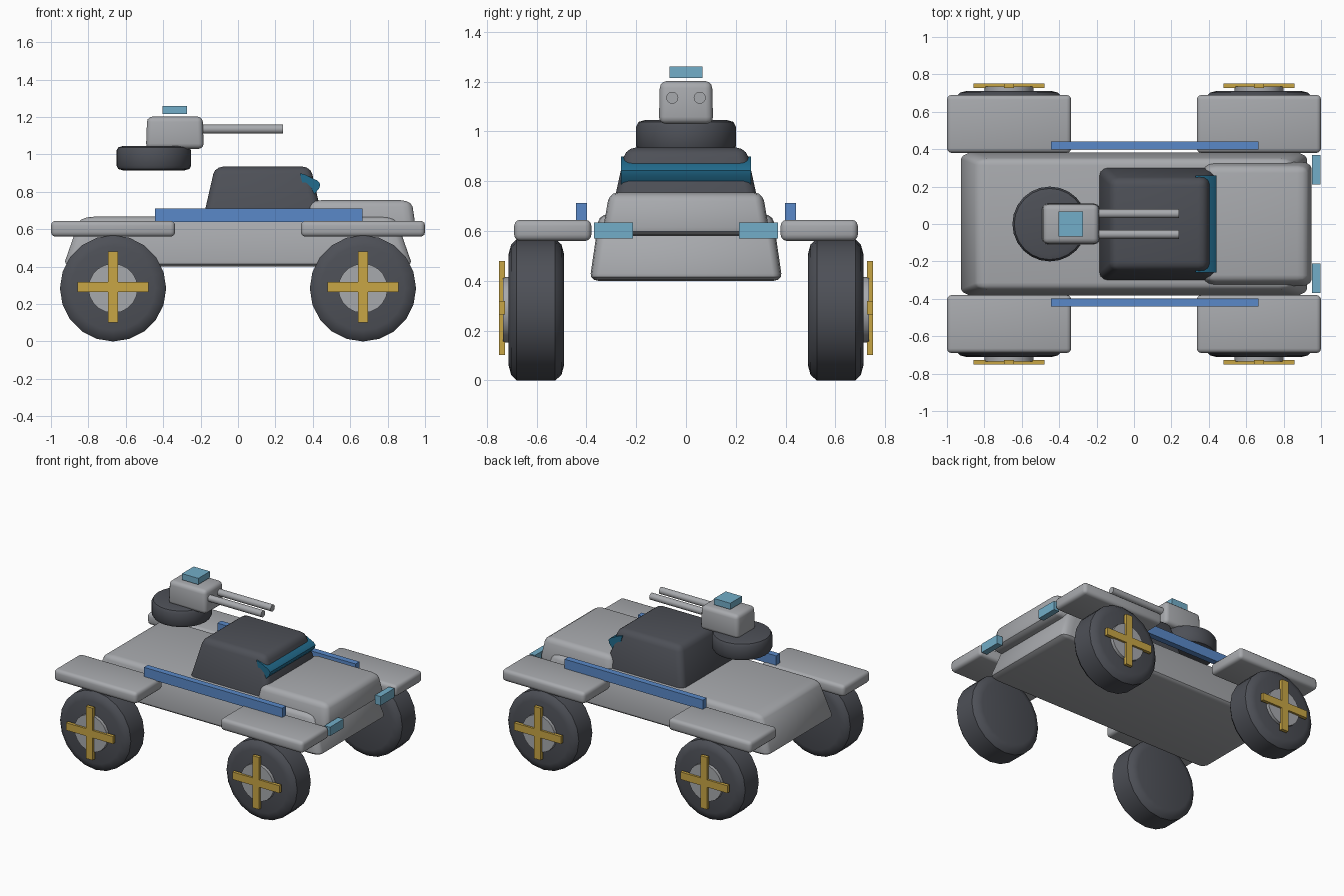
import bpy, bmesh, math
from mathutils import Vector, Matrix

if "Cube" in bpy.data.objects:
    bpy.data.objects.remove(bpy.data.objects["Cube"])


def material(name, rgb):
    m = bpy.data.materials.new(name)
    m.diffuse_color = (*rgb, 1)
    m.use_nodes = True
    m.node_tree.nodes["Principled BSDF"].inputs["Base Color"].default_value = m.diffuse_color
    return m


GREY = material("body grey", (0.39, 0.40, 0.42))
DARK = material("dark grey", (0.075, 0.08, 0.095))
GOLD = material("gold", (0.58, 0.38, 0.06))
BLUE = material("rail blue", (0.10, 0.25, 0.58))
LAMP = material("lamp blue", (0.17, 0.42, 0.58))
GLASS = material("glass teal", (0.016, 0.15, 0.27))


def finish(bm, name, mat, angle=35):
    bmesh.ops.recalc_face_normals(bm, faces=bm.faces[:])
    me = bpy.data.meshes.new(name)
    bm.to_mesh(me)
    bm.free()
    me.materials.append(mat)
    me.shade_smooth()
    me.set_sharp_from_angle(angle=math.radians(angle))
    ob = bpy.data.objects.new(name, me)
    bpy.context.collection.objects.link(ob)
    return ob


def box(name, lo, hi, mat, bevel=0.0, taper=1.0, stretch=(1, 1, 1), segments=3):
    """Box between two corners, top scaled by taper, edges rounded (optionally stretched)."""
    lo, hi, st = Vector(lo), Vector(hi), Vector(stretch)
    size, mid = hi - lo, (lo + hi) / 2
    bm = bmesh.new()
    bmesh.ops.create_cube(bm, size=1)
    for v in bm.verts:
        k = taper if v.co.z > 0 else 1
        v.co = Vector((v.co.x * size.x * k / st.x, v.co.y * size.y * k / st.y,
                       v.co.z * size.z / st.z))
    if bevel:
        bmesh.ops.bevel(bm, geom=bm.edges[:], offset=bevel, segments=segments,
                        profile=0.5, affect='EDGES')
    for v in bm.verts:
        v.co = Vector(a * b for a, b in zip(v.co, st)) + mid
    return finish(bm, name, mat)


def lathe(name, profile, axis, origin, mat, sides=20):
    """Solid of revolution from (radius, distance along axis) points."""
    bm = bmesh.new()
    rings = []
    for r, h in profile:
        rings.append([bm.verts.new((r * math.cos(2 * math.pi * i / sides),
                                    r * math.sin(2 * math.pi * i / sides), h))
                      for i in range(sides)])
    for a, b in zip(rings, rings[1:]):
        for i in range(sides):
            j = (i + 1) % sides
            bm.faces.new((a[i], a[j], b[j], b[i]))
    bm.faces.new(rings[0])
    bm.faces.new(rings[-1])
    rot = Vector((0, 0, 1)).rotation_difference(Vector(axis)).to_matrix().to_4x4()
    bm.transform(Matrix.Translation(origin) @ rot)
    return finish(bm, name, mat)


def prism(name, profile, half, mat):
    """Side profile (x, z) extruded across y."""
    bm = bmesh.new()
    face = bm.faces.new([bm.verts.new((x, -half, z)) for x, z in profile])
    new = bmesh.ops.extrude_face_region(bm, geom=[face])["geom"]
    bmesh.ops.translate(bm, vec=(0, 2 * half, 0),
                        verts=[v for v in new if isinstance(v, bmesh.types.BMVert)])
    return finish(bm, name, mat)


# Hull, hood and cabin
box("hull", (-0.935, -0.387, 0.40), (0.935, 0.387, 0.667), GREY, 0.035, 0.9, (2, 1, 0.85))
box("hood", (0.36, -0.338, 0.58), (0.955, 0.338, 0.755), GREY, 0.035, 0.91, (1.6, 1, 1))
box("cabin", (-0.195, -0.31, 0.62), (0.46, 0.31, 0.935), DARK, 0.04, 0.78, (1.1, 1, 1))
prism("windshield", [(0.33, 0.90), (0.36, 0.892), (0.425, 0.86), (0.44, 0.842),
                     (0.435, 0.82), (0.402, 0.78), (0.36, 0.78)], 0.26, GLASS)

# Floating turret
lathe("turret_base", [(0.165, 0.915), (0.19, 0.922), (0.2, 0.94), (0.2, 1.02),
                      (0.19, 1.038), (0.165, 1.045)], (0, 0, 1), (-0.45, 0, 0), DARK, 24)
box("gun_box", (-0.492, -0.109, 1.03), (-0.183, 0.109, 1.202), GREY, 0.028, 0.96)
box("turret_lamp", (-0.403, -0.067, 1.215), (-0.272, 0.067, 1.26), LAMP)

for side, s in (("right", -1), ("left", 1)):
    def sbox(name, x, y, z, mat, bevel=0.0):
        y0, y1 = sorted((y[0] * s, y[1] * s))
        return box(name, (x[0], y0, z[0]), (x[1], y1, z[1]), mat, bevel)

    # Barrel, headlight and side rail
    lathe(f"barrel_{side}", [(0.024, -0.22), (0.024, 0.24)], (1, 0, 0),
          (0, 0.055 * s, 1.135), GREY, 16)
    sbox(f"headlight_{side}", (0.953, 0.997), (0.212, 0.37), (0.57, 0.635), LAMP)
    sbox(f"side_rail_{side}", (-0.445, 0.665), (0.398, 0.442), (0.64, 0.712), BLUE)

    for end, e in (("rear", -1), ("front", 1)):
        tag = f"{end}_{side}"
        cx, cz = 0.668 * e, 0.284
        # Fender
        sbox(f"fender_{tag}", (cx - 0.332, cx + 0.332), (0.38, 0.69), (0.56, 0.645),
             GREY, 0.025)
        # Wheel with hub and crossed spokes
        lathe(f"wheel_{tag}", [(0.225, 0.49), (0.262, 0.50), (0.284, 0.525), (0.284, 0.68),
                               (0.262, 0.702), (0.225, 0.712)], (0, s, 0), (cx, 0, cz), DARK, 20)
        lathe(f"hub_{tag}", [(0.132, 0.70), (0.132, 0.735)], (0, s, 0), (cx, 0, cz), GREY, 20)
        sbox(f"spoke_flat_{tag}", (cx - 0.189, cx + 0.189), (0.726, 0.75),
             (cz + 0.007 - 0.027, cz + 0.007 + 0.027), GOLD)
        sbox(f"spoke_upright_{tag}", (cx - 0.027, cx + 0.027), (0.726, 0.7505),
             (cz + 0.007 - 0.189, cz + 0.007 + 0.189), GOLD)
